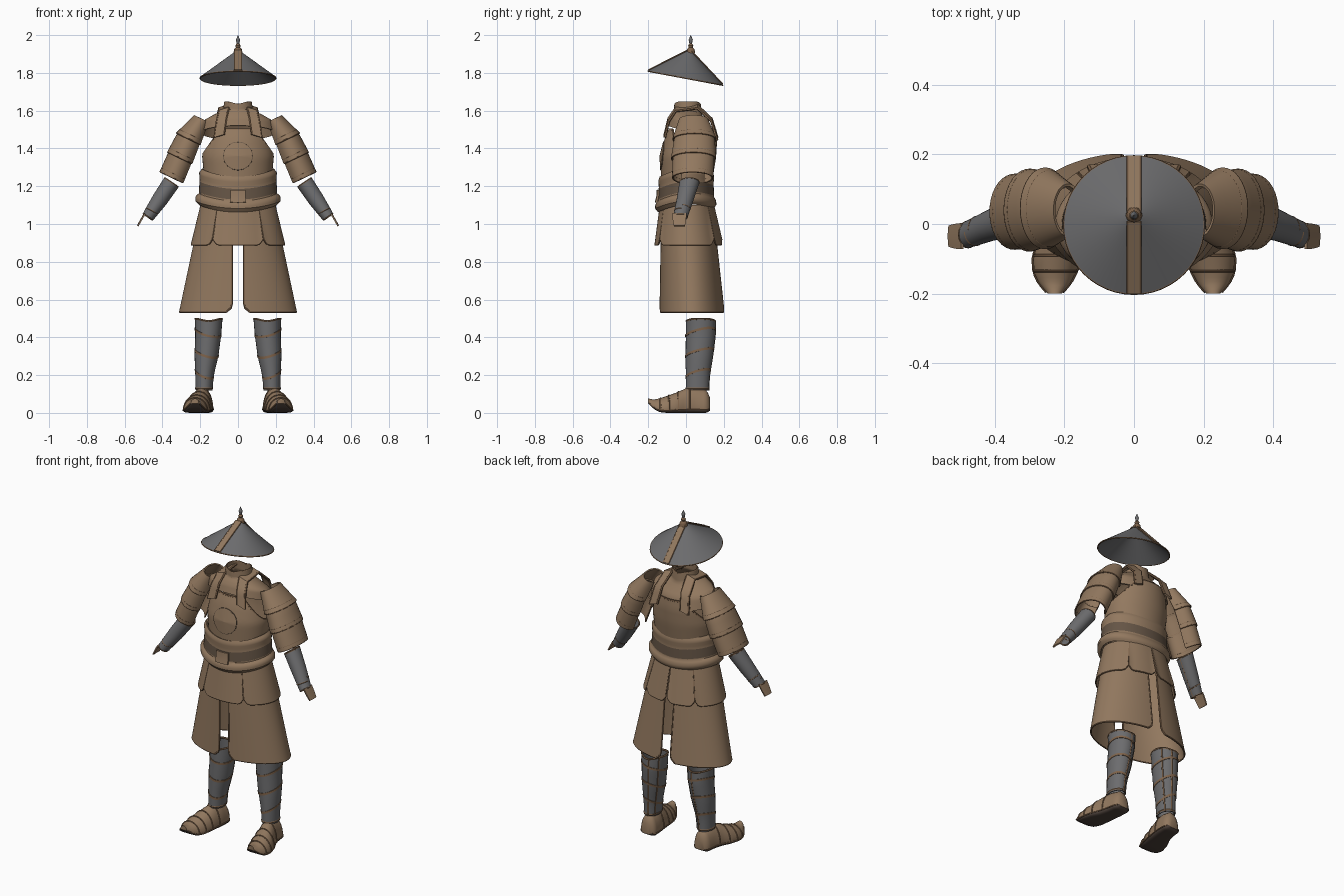
import bpy
import bmesh
from math import sin, cos, asin, pi
from mathutils import Vector

if "Cube" in bpy.data.objects:
    bpy.data.objects.remove(bpy.data.objects["Cube"])


def material(name, color):
    mat = bpy.data.materials.new(name)
    mat.use_nodes = True
    mat.diffuse_color = (*color, 1)
    shader = next(n for n in mat.node_tree.nodes if n.type == 'BSDF_PRINCIPLED')
    shader.inputs["Base Color"].default_value = (*color, 1)
    return mat


LEATHER = material("tan leather", (0.29, 0.19, 0.115))
TRIM = material("brown trim", (0.21, 0.125, 0.07))
DARK = material("dark belt leather", (0.13, 0.09, 0.06))
STEEL = material("grey steel", (0.15, 0.15, 0.155))
SOLE = material("dark sole", (0.07, 0.05, 0.04))


def table(rows, t):
    """Interpolate the rows (t, values...) at t."""
    rows = sorted(rows)
    t = min(max(t, rows[0][0]), rows[-1][0])
    for lo, hi in zip(rows, rows[1:]):
        if t <= hi[0]:
            k = (t - lo[0]) / (hi[0] - lo[0])
            return [p + (q - p) * k for p, q in zip(lo[1:], hi[1:])]


def finish(obj, thick, mirror):
    if mirror:
        obj.modifiers.new("mirror", 'MIRROR').use_mirror_merge = False
    if thick:
        solid = obj.modifiers.new("thickness", 'SOLIDIFY')
        solid.thickness, solid.offset = thick, 0
    bpy.ops.object.select_all(action='DESELECT')
    obj.select_set(True)
    bpy.context.view_layer.objects.active = obj
    bpy.ops.object.convert(target='MESH')
    bpy.ops.object.shade_smooth_by_angle(angle=0.7)


def patch(name, f, us, vs, mats, thick=0.008, mirror=False, wrap=False, rule=None):
    """Sheet over f(u, v); us and vs are (start, end, steps)."""
    bm = bmesh.new()
    nu, nv = us[2], vs[2]
    cols = nu if wrap else nu + 1
    grid = [[bm.verts.new(f(us[0] + (us[1] - us[0]) * i / nu, vs[0] + (vs[1] - vs[0]) * j / nv))
             for i in range(cols)] for j in range(nv + 1)]
    for j in range(nv):
        for i in range(nu):
            k = (i + 1) % cols
            face = bm.faces.new((grid[j][i], grid[j][k], grid[j + 1][k], grid[j + 1][i]))
            if rule:
                face.material_index = rule((i + 0.5) / nu, (j + 0.5) / nv)
    if wrap and not thick:
        bm.faces.new(grid[0])
        bm.faces.new(grid[-1])
    bmesh.ops.recalc_face_normals(bm, faces=bm.faces)
    mesh = bpy.data.meshes.new(name)
    bm.to_mesh(mesh)
    bm.free()
    for mat in mats:
        mesh.materials.append(mat)
    obj = bpy.data.objects.new(name, mesh)
    bpy.context.collection.objects.link(obj)
    finish(obj, thick, mirror)


def tube(name, f, start, end, steps, r, mat=TRIM, mirror=False):
    """Round cord along f from (u, v) to (u, v)."""
    curve = bpy.data.curves.new(name, 'CURVE')
    curve.dimensions, curve.bevel_depth, curve.bevel_resolution = '3D', r, 1
    curve.use_fill_caps = True
    line = curve.splines.new('POLY')
    line.points.add(steps)
    for i, p in enumerate(line.points):
        k = i / steps
        p.co = (*f(start[0] + (end[0] - start[0]) * k, start[1] + (end[1] - start[1]) * k), 1)
    curve.materials.append(mat)
    obj = bpy.data.objects.new(name, curve)
    bpy.context.collection.objects.link(obj)
    finish(obj, 0, False)
    finish(obj, 0, mirror)


def girth(rows, a, t, z, grow=0.0):
    """Point on an oval of half width, front y and back y; angle 0 faces front."""
    rx, front, back = table(rows, t)
    return Vector(((rx + grow) * sin(a), (front + back) / 2 - ((back - front) / 2 + grow) * cos(a), z))


FULL = (0, 2 * pi, 48)

# Hat: tilted hollow cone, crest strips and finial
apex = Vector((0, 0.02, 1.92))


def hat(a, t):
    return apex.lerp(Vector((0.2 * sin(a), -0.003 - 0.197 * cos(a), 1.772 + 0.037 * cos(a))), t)


patch("hat", hat, FULL, (0.03, 1, 4), [STEEL], 0.006, wrap=True)
tube("hat_rim", hat, (0, 1), (2 * pi, 1), 48, 0.004)
for side, a in (("front", 0), ("back", pi)):
    def strip(x, t):
        return hat(a, t) + Vector((x, 0, 0.006))
    patch("hat_strip_" + side, strip, (-0.017, 0.017, 2), (0.06, 1, 6), [LEATHER], 0.006)
    for x in (-0.018, 0.018):
        tube("hat_strip_edge_" + side, strip, (x, 0.06), (x, 1), 6, 0.004)
finial = [(1.905, 0.024), (1.925, 0.02), (1.935, 0.011), (1.945, 0.014), (1.955, 0.007), (1.975, 0.011), (2.0, 0.001)]
patch("hat_finial", lambda a, z: Vector((0, 0.025, z)) + table(finial, z)[0] * Vector((sin(a), cos(a), 0)),
      (0, 2 * pi, 12), (1.905, 2.0, 19), [TRIM, STEEL], 0, wrap=True, rule=lambda u, v: int(v > 0.5))

# Collar and shoulder yoke
yoke_rows = [(0, 0.07, -0.058, 0.075), (0.3, 0.075, -0.06, 0.08), (0.45, 0.13, -0.075, 0.1),
             (0.65, 0.185, -0.088, 0.13), (1, 0.195, -0.1, 0.15)]


def yoke(a, v):
    drop = 0.125 + 0.075 * (1 - cos(a)) / 2
    return girth(yoke_rows, a, v, 1.645 - 0.012 * cos(a) ** 8 * (1 - v) - drop * v)


patch("collar_yoke", yoke, FULL, (0, 1, 14), [LEATHER], wrap=True)
tube("collar_edge", yoke, (0, 0), (2 * pi, 0), 40, 0.004)
tube("yoke_seam", yoke, (0, 0), (0, 1), 8, 0.003)

# Cuirass with arched top edge
chest_rows = [(1.2, 0.17, -0.125, 0.13), (1.36, 0.185, -0.13, 0.155), (1.45, 0.17, -0.108, 0.16), (1.5, 0.155, -0.088, 0.155)]


def cuirass(a, v):
    z = 1.2 + v * (0.17 + 0.13 * min(1, 1.4 * cos(a) ** 2))
    return girth(chest_rows, a, z, z)


patch("cuirass", cuirass, FULL, (0, 1, 12), [LEATHER], 0.01, wrap=True)
tube("cuirass_edge", cuirass, (0, 1), (2 * pi, 1), 64, 0.006)


def emblem(q, r):
    x, z = r * sin(q), 1.36 + r * cos(q)
    return girth(chest_rows, asin(x / table(chest_rows, z)[0]), z, z, 0.007)


patch("chest_disc", emblem, (0, 2 * pi, 32), (0.001, 0.072, 3), [LEATHER], 0.006, wrap=True)
tube("chest_disc_edge", emblem, (0, 0.073), (2 * pi, 0.073), 32, 0.003, DARK)

# Shoulder straps
strap_rows = [(0, 0.1, -0.112, 1.465), (0.2, 0.088, -0.092, 1.55), (0.4, 0.075, -0.055, 1.605),
              (0.6, 0.075, 0.06, 1.62), (0.8, 0.09, 0.135, 1.55), (1, 0.105, 0.165, 1.45)]


def strap(x, t):
    return Vector(table(strap_rows, t)) + Vector((x, 0, -0.3 * x))


patch("shoulder_strap", strap, (-0.022, 0.022, 2), (0, 1, 15), [LEATHER], 0.012, True)
for x in (-0.024, 0.024):
    tube("shoulder_strap_edge", strap, (x, 0), (x, 1), 15, 0.007, mirror=True)

# Belt with rolled lower edge, dark band and buckle
belt_rows = [(0, 0.205, -0.145, 0.145), (0.1, 0.222, -0.16, 0.157), (0.22, 0.222, -0.158, 0.155), (0.3, 0.204, -0.145, 0.145),
             (0.7, 0.199, -0.14, 0.142), (0.9, 0.202, -0.142, 0.145), (1, 0.188, -0.135, 0.14)]


def belt(a, v, grow=0.0):
    return girth(belt_rows, a, v, 1.065 + 0.185 * v + 0.03 * sin(a) ** 2 + 0.01 * (1 - cos(a)), grow)


patch("belt", belt, FULL, (0, 1, 20), [LEATHER, DARK], wrap=True, rule=lambda u, v: int(0.35 < v < 0.66))
patch("belt_buckle", lambda a, v: belt(a, v, 0.008), (-0.19, 0.19, 4), (0.26, 0.62, 2), [LEATHER], 0.012)
for v in (0.34, 0.67, 0.97):
    tube("belt_cord", belt, (0, v), (2 * pi, v), 48, 0.004)

# Hip flaps, rounded at the lower corners
flap_rows = [(0, 0.195, -0.135, 0.145), (1, 0.246, -0.163, 0.188)]


def flaps(name, a0, a1, mirror):
    def flap(a, v):
        end = min(a - a0, a1 - a) / 0.14
        lift = 0.03 * max(0, 1 - end) ** 2
        return girth(flap_rows, a, v, 1.1 - v * (0.21 - lift))
    patch(name, flap, (a0, a1, 24), (0, 1, 5), [LEATHER], mirror=mirror)
    tube(name + "_hem", flap, (a0, 1), (a1, 1), 24, 0.004, mirror=mirror)
    for a in (a0, a1):
        tube(name + "_edge", flap, (a, 0.05), (a, 1), 5, 0.003, mirror=mirror)


flaps("front_flap", -0.56, 0.56, False)
flaps("side_flap", 0.58, 2.42, True)
flaps("back_flap", 2.44, pi - 0.02, True)

# Long split skirt
skirt_rows = [(0, 0.19, -0.128, 0.14), (1, 0.308, -0.136, 0.2)]


def skirt(u, v):
    gap = 0.033 + 0.03 * max(0, v - 0.93) ** 2 / 0.005
    a0 = asin(gap / table(skirt_rows, v)[0])
    return girth(skirt_rows, a0 + u * (pi - 2 * a0), v, 1.09 - 0.556 * v)


patch("skirt", skirt, (0, 1, 36), (0, 1, 24), [LEATHER], mirror=True)
tube("skirt_hem", skirt, (0, 1), (1, 1), 36, 0.005, mirror=True)
for u in (0, 1):
    tube("skirt_edge", skirt, (u, 0.2), (u, 1), 20, 0.006, mirror=True)

# Upper arm guards: three overlapping plates
out, side = Vector((0.9, 0, 0.43)), Vector((0, 1, 0))
arm_rows = [(0, 0.19, 0.04, 1.555, 0.045, 0.075), (0.33, 0.255, 0.045, 1.45, 0.072, 0.108),
            (0.66, 0.3, 0.04, 1.35, 0.074, 0.11), (1, 0.345, 0.035, 1.245, 0.07, 0.1)]
for k, part in enumerate(("upper", "middle", "lower")):
    def plate(b, v):
        x, y, z, ro, ry = table(arm_rows, (k + v * 1.08 - 0.08) / 3)
        flare = 0.96 + 0.09 * v
        return Vector((x, y, z)) + out * (ro * flare * cos(b)) + side * (ry * flare * sin(b))
    patch(part + "_arm_plate", plate, (-2.5, 2.5, 28), (0, 1, 5), [LEATHER], mirror=True)
    for v in (0.84, 1):
        tube(part + "_arm_cord", plate, (-2.5, v), (2.5, v), 28, 0.0045, mirror=True)
    for b in (-2.5, 2.5):
        tube(part + "_arm_edge", plate, (b, 0), (b, 1), 5, 0.004, mirror=True)

# Forearm guards and hand plates
wrist_out = Vector((0.83, 0, 0.56))
bracer_rows = [(0, 0.353, 0.018, 1.22, 0.042, 0.05), (0.5, 0.415, -0.005, 1.128, 0.039, 0.042), (1, 0.477, -0.03, 1.038, 0.029, 0.036)]


def bracer(b, t):
    x, y, z, ro, ry = table(bracer_rows, t)
    return Vector((x, y, z)) + wrist_out * (ro * cos(b)) + side * (ry * sin(b))


patch("bracer", bracer, (0, 2 * pi, 24), (0, 1, 6), [STEEL], 0.006, True, True)
for t0, t1 in ((0, 0), (1, 1), (0.75, 0.85)):
    tube("bracer_cord", bracer, (0, t0), (2 * pi, t1), 24, 0.0045, mirror=True)
tube("bracer_seam", bracer, (pi, 0), (pi, 1), 6, 0.004, mirror=True)
patch("hand_plate", lambda y, t: Vector((0.495 + 0.037 * t - 1.5 * y * y, -0.035 + y * (1 - 0.2 * t * t), 1.055 - 0.065 * t)),
      (-0.037, 0.037, 8), (0, 1, 5), [LEATHER], 0.008, True)

# Greaves with slanted wraps and a rear ladder of trim
shin_rows = [(0.12, 0.18, 0.06, 0.042, 0.058), (0.2, 0.177, 0.062, 0.046, 0.06), (0.3, 0.167, 0.07, 0.06, 0.069),
             (0.42, 0.157, 0.078, 0.066, 0.076), (0.5, 0.155, 0.078, 0.07, 0.075)]


def shin(a, z, grow=1.0):
    cx, cy, rx, ry = table(shin_rows, z)
    return Vector((cx + rx * grow * sin(a), cy - ry * grow * cos(a), z - 0.012 * max(0, z - 0.4) * 10 * cos(a) ** 4))


patch("greave", shin, (0, 2 * pi, 28), (0.12, 0.5, 12), [STEEL], 0.006, True, True)
for z in (0.2, 0.31, 0.42):
    patch("greave_wrap", lambda a, v: shin(a, z + v + 0.025 * sin(a - 0.8), 1.05),
          (0, 2 * pi, 28), (0, 0.013, 1), [TRIM], 0.005, True, True)
for z in (0.13, 0.498):
    tube("greave_cord", shin, (0, z), (2 * pi, z), 28, 0.006, mirror=True)
for a in (3.3, 4.1):
    tube("greave_back_edge", shin, (a, 0.12), (a, 0.5), 12, 0.006, mirror=True)

# Shoes with upturned toes and dark soles
shoe_rows = [(0.127, 0.18, 0.03, 0.012, 0.08), (0.11, 0.18, 0.05, 0, 0.12), (0.05, 0.185, 0.054, 0, 0.135), (0, 0.195, 0.058, 0, 0.13),
             (-0.05, 0.21, 0.068, 0, 0.108), (-0.1, 0.221, 0.07, 0, 0.09), (-0.14, 0.227, 0.061, 0.004, 0.077),
             (-0.17, 0.228, 0.046, 0.02, 0.07), (-0.2, 0.228, 0.02, 0.05, 0.076)]


def shoe(q, y):
    cx, w, low, high = table(shoe_rows, y)
    rise = 0.15 + 0.85 * sin(q) if sin(q) > 0 else 0.15 * (1 + sin(q)) ** 2
    return Vector((cx + w * cos(q), y, low + (high - low) * rise))


patch("shoe", shoe, (0, 2 * pi, 24), (0.127, -0.2, 28), [LEATHER, SOLE], 0, True, True, rule=lambda u, v: int(u > 0.5))
for y in (0.02, -0.04, -0.09, -0.135):
    tube("shoe_band", shoe, (0, y), (pi, y), 14, 0.004, mirror=True)
for q in (0, pi):
    tube("shoe_welt", shoe, (q, 0.12), (q, -0.195), 20, 0.004, mirror=True)
